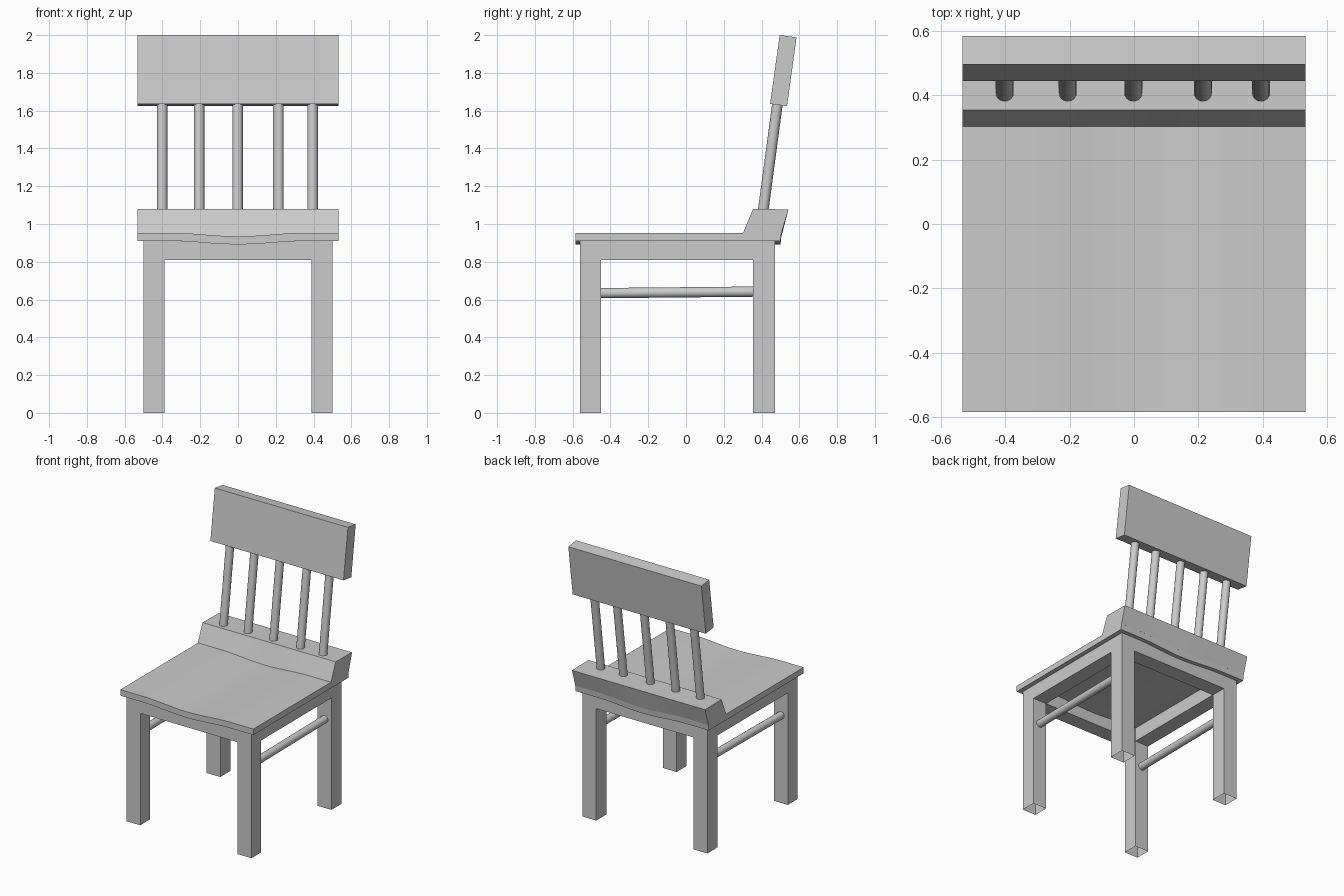
import bpy, math
from mathutils import Vector

if "Cube" in bpy.data.objects:
    bpy.data.objects.remove(bpy.data.objects["Cube"])


def finish(name, verts, faces):
    me = bpy.data.meshes.new(name)
    me.from_pydata(verts, [], faces)
    ob = bpy.data.objects.new(name, me)
    bpy.context.collection.objects.link(ob)
    bpy.ops.object.select_all(action='DESELECT')
    ob.select_set(True)
    bpy.context.view_layer.objects.active = ob
    bpy.ops.object.mode_set(mode='EDIT')
    bpy.ops.mesh.select_all(action='SELECT')
    bpy.ops.mesh.normals_make_consistent(inside=False)
    bpy.ops.object.mode_set(mode='OBJECT')
    bpy.ops.object.shade_smooth_by_angle(angle=math.radians(30))
    return ob


def dip(x):
    """Depth of the scooped seat at x."""
    t = min(abs(x) / 0.36, 1)
    return -0.018 * (0.5 + 0.5 * math.cos(math.pi * t))


def loft(name, profile, half, steps=1):
    """Sweep a (y, z, follows_dip) profile along x."""
    n = len(profile)
    xs = [-half + 2 * half * i / steps for i in range(steps + 1)]
    verts = [(x, y, z + d * dip(x)) for x in xs for y, z, d in profile]
    faces = [(i * n + j, i * n + (j + 1) % n, (i + 1) * n + (j + 1) % n, (i + 1) * n + j)
             for i in range(steps) for j in range(n)]
    faces += [tuple(range(n)), tuple(range(steps * n, steps * n + n))]
    return finish(name, verts, faces)


def box(name, x0, x1, y0, y1, z0, z1, open_bottom=False):
    verts = [(x, y, z) for z in (z0, z1) for x, y in ((x0, y0), (x1, y0), (x1, y1), (x0, y1))]
    faces = [(i, (i + 1) % 4, 4 + (i + 1) % 4, 4 + i) for i in range(4)] + [(4, 5, 6, 7)]
    if not open_bottom:
        faces.append((3, 2, 1, 0))
    return finish(name, verts, faces)


def rod(name, a, b, r):
    a, b = Vector(a), Vector(b)
    bpy.ops.mesh.primitive_cylinder_add(vertices=24, radius=r, depth=(b - a).length,
                                        location=(a + b) / 2)
    ob = bpy.context.object
    ob.name = name
    ob.rotation_euler = (b - a).to_track_quat('Z', 'Y').to_euler()
    bpy.ops.object.shade_smooth_by_angle(angle=math.radians(30))


# Scooped seat and the raised rail along its back
loft("seat", [(-0.585, 0.91, 1), (0.50, 0.91, 1), (0.505, 0.953, 1), (-0.585, 0.953, 1)], 0.533, 32)
loft("seat_back_rail", [(0.302, 0.952, 1), (0.505, 0.952, 1), (0.543, 1.077, 0), (0.355, 1.08, 0)], 0.533, 32)

# Tilted headboard and spindles
loft("headboard", [(0.445, 1.636, 0), (0.535, 1.624, 0), (0.585, 1.988, 0), (0.496, 2.0, 0)], 0.533)
for x in (-0.402, -0.206, -0.002, 0.214, 0.395):
    rod("spindle", (x, 0.407, 1.06), (x, 0.486, 1.65), 0.028)

# Aprons flush with the legs
for label, y0, y1 in (("front", -0.56, -0.45), ("back", 0.355, 0.47)):
    loft(label + "_apron", [(y0, 0.81, 0), (y1, 0.81, 0), (y1, 0.91, 1), (y0, 0.91, 1)], 0.39, 24)

for s, side in ((-1, "left"), (1, "right")):
    xa, xb = sorted((0.39 * s, 0.50 * s))
    box(side + "_apron", xa, xb, -0.45, 0.355, 0.81, 0.91)
    # Legs, open underneath
    box("front_leg_" + side, xa, xb, -0.56, -0.45, 0, 0.91, True)
    box("back_leg_" + side, xa, xb, 0.355, 0.47, 0, 0.91, True)
    # Side stretcher
    rod("stretcher_" + side, (0.445 * s, -0.46, 0.634), (0.445 * s, 0.365, 0.642), 0.027)
